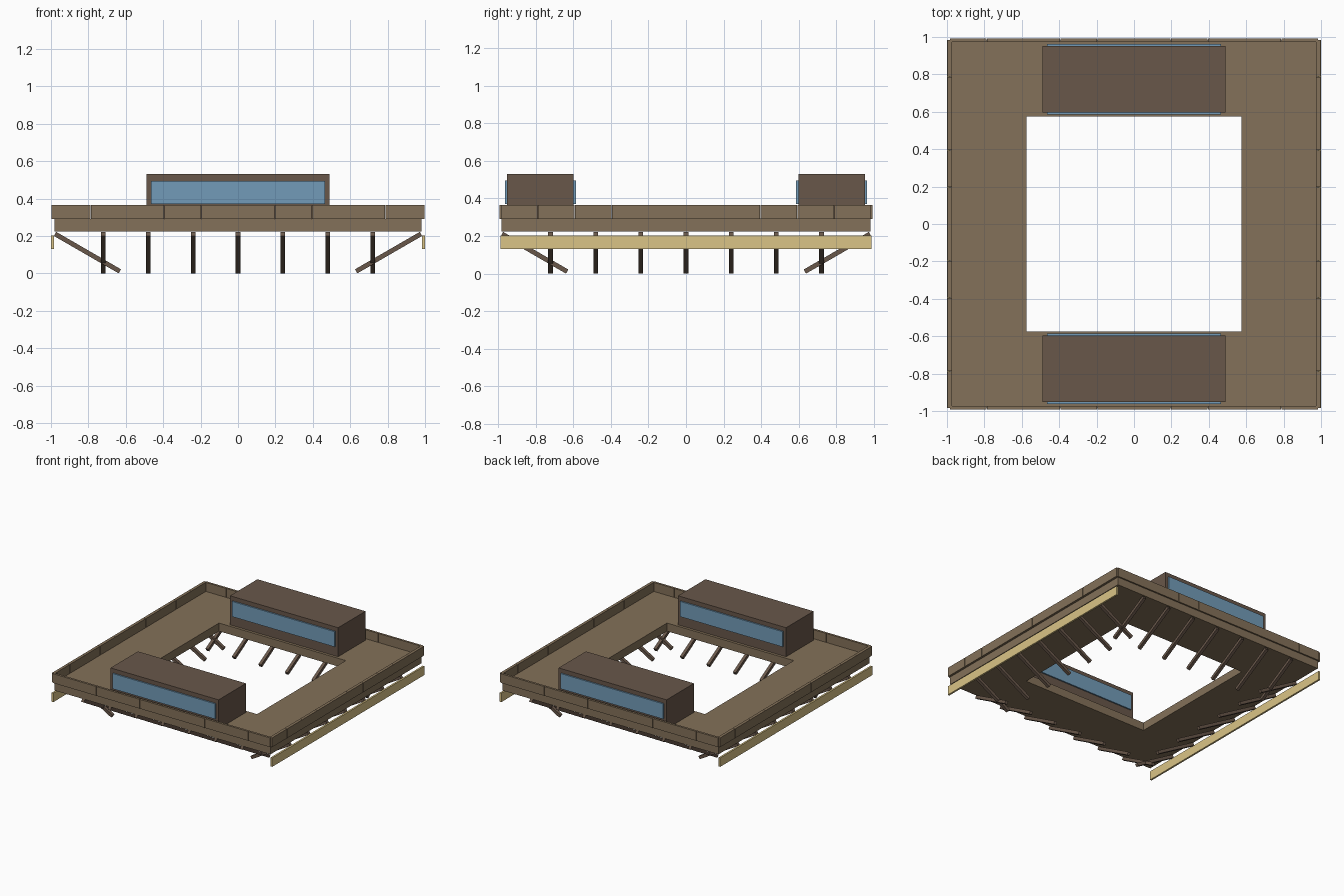
import bpy, math
from mathutils import Matrix, Vector

if "Cube" in bpy.data.objects:
    bpy.data.objects.remove(bpy.data.objects["Cube"])


def material(name, color):
    m = bpy.data.materials.new(name)
    m.diffuse_color = (*color, 1)
    m.use_nodes = True
    m.node_tree.nodes["Principled BSDF"].inputs["Base Color"].default_value = m.diffuse_color
    return m


TAN = material("tan_deck", (0.23, 0.165, 0.10))
BROWN = material("dark_brown", (0.14, 0.095, 0.068))
GLASS = material("blue_glass", (0.17, 0.33, 0.48))
CREAM = material("cream_trim", (0.70, 0.55, 0.24))


def mesh_object(name, verts, faces, mat):
    me = bpy.data.meshes.new(name)
    me.from_pydata(verts, [], faces)
    me.materials.append(mat)
    ob = bpy.data.objects.new(name, me)
    bpy.context.collection.objects.link(ob)
    return ob


def box(name, lo, hi, mat, matrix=Matrix()):
    verts = [matrix @ Vector((x, y, z)) for x in (lo[0], hi[0])
             for y in (lo[1], hi[1]) for z in (lo[2], hi[2])]
    faces = [(0, 1, 3, 2), (4, 6, 7, 5), (0, 4, 5, 1),
             (2, 3, 7, 6), (0, 2, 6, 4), (1, 5, 7, 3)]
    return mesh_object(name, verts, faces, mat)


# Square ring deck with an open middle
corners = [(-1, -1), (1, -1), (1, 1), (-1, 1)]
verts = [(x * r, y * r, z) for r, z in
         ((0.98, 0.225), (0.98, 0.292), (0.575, 0.292), (0.575, 0.225))
         for x, y in corners]
faces = [(a * 4 + i, a * 4 + (i + 1) % 4, (a + 1) % 4 * 4 + (i + 1) % 4, (a + 1) % 4 * 4 + i)
         for a in range(4) for i in range(4)]
mesh_object("deck", verts, faces, TAN)

# Four sides: parapet panels above, sloping struts below
PANELS = 10
STEP = 1.97 / PANELS
for side in range(4):
    turn = Matrix.Rotation(side * math.pi / 2, 4, 'Z')
    outer = 0.998 if side % 2 else 0.992
    for i in range(PANELS):
        x = -0.985 + i * STEP
        box("parapet_panel", (x + 0.001, -outer, 0.29), (x + STEP - 0.001, -0.974, 0.366), TAN, turn)
    for i in range(-3, 4):
        pose = turn @ Matrix.Translation((i * 0.24, -0.805, 0.111)) @ Matrix.Rotation(math.radians(-30), 4, 'X')
        box("strut", (-0.0125, -0.2, -0.0125), (0.0125, 0.2, 0.0125), BROWN, pose)

# Front and back cabins with a long window on both faces
for s in (-1, 1):
    y = s * 0.774
    box("cabin", (-0.49, y - 0.177, 0.292), (0.49, y + 0.177, 0.53), BROWN)
    for f in (-1, 1):
        w = y + f * 0.182
        box("cabin_window", (-0.465, w - 0.006, 0.37), (0.465, w + 0.006, 0.495), GLASS)

# Cream trim boards along the left and right sides
for s in (-1, 1):
    box("side_trim", (s * 0.9925 - 0.0075, -0.985, 0.13), (s * 0.9925 + 0.0075, 0.985, 0.203), CREAM)
